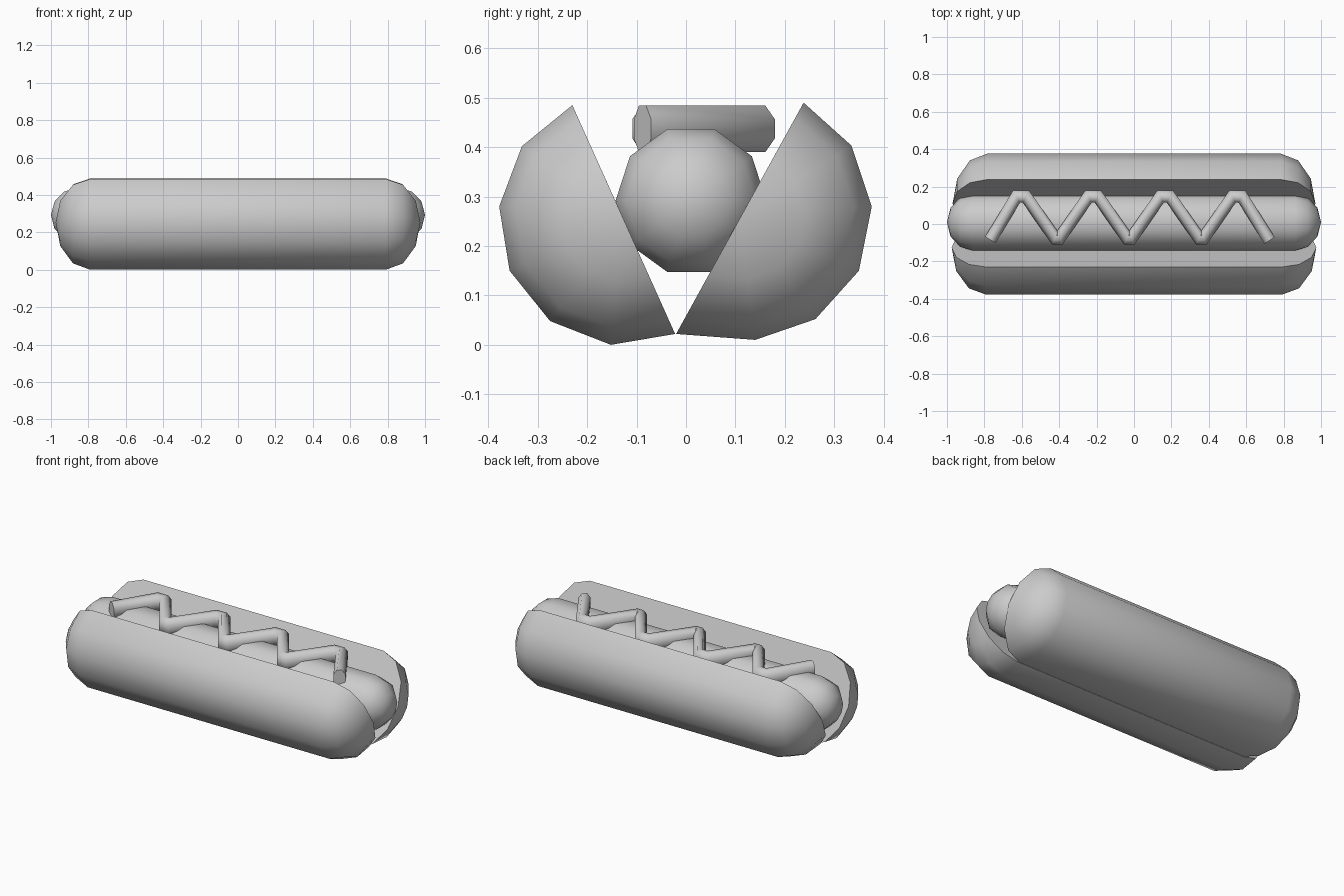
import bpy, bmesh, math
from mathutils import Vector

if "Cube" in bpy.data.objects:
    bpy.data.objects.remove(bpy.data.objects["Cube"])


def loft(name, rings, smooth=50):
    """Bridge equal-size closed rings and cap both ends."""
    bm = bmesh.new()
    vr = [[bm.verts.new(p) for p in ring] for ring in rings]
    n = len(rings[0])
    for a, b in zip(vr, vr[1:]):
        for i in range(n):
            j = (i + 1) % n
            bm.faces.new((a[i], a[j], b[j], b[i]))
    bm.faces.new(vr[0])
    bm.faces.new(vr[-1])
    bmesh.ops.remove_doubles(bm, verts=bm.verts, dist=0.0005)
    bmesh.ops.recalc_face_normals(bm, faces=bm.faces)
    me = bpy.data.meshes.new(name)
    bm.to_mesh(me)
    bm.free()
    ob = bpy.data.objects.new(name, me)
    bpy.context.collection.objects.link(ob)
    bpy.ops.object.select_all(action='DESELECT')
    ob.select_set(True)
    bpy.context.view_layer.objects.active = ob
    bpy.ops.object.shade_smooth_by_angle(angle=math.radians(smooth))
    return ob


def capsule(name, section, centre, straight, cap):
    """Extrude a (y, z) section along x with rounded three-step ends."""
    steps = [(straight + cap * math.sin(math.radians(a)),
              max(math.cos(math.radians(a)), 0.0002)) for a in (0, 30, 60, 90)]
    stations = [(-x, s) for x, s in reversed(steps)] + steps
    cy, cz = centre
    rings = [[(x, cy + (y - cy) * s, cz + (z - cz) * s) for y, z in section]
             for x, s in stations]
    return loft(name, rings)


# Bun halves: half-round sections with a flat cut face
front = [(-0.23, 0.485), (-0.332, 0.402), (-0.378, 0.28), (-0.357, 0.15),
         (-0.275, 0.048), (-0.152, 0.0), (-0.022, 0.022)]
back = [(0.238, 0.49), (0.335, 0.403), (0.376, 0.28), (0.35, 0.15),
        (0.262, 0.052), (0.14, 0.01), (-0.02, 0.022)]
capsule("bun_front_half", front, (-0.126, 0.2535), 0.79, 0.185)
capsule("bun_back_half", back, (0.109, 0.256), 0.785, 0.185)

# Sausage: ten-sided capsule
R = 0.1525
ten = [(0.01 + R * math.cos(i * math.pi / 5), 0.292 + R * math.sin(i * math.pi / 5))
       for i in range(10)]
capsule("sausage", ten, (0.01, 0.292), 0.86, 0.14)

# Mustard: zigzag path with narrow flat turns
path = [(-0.768, -0.085)]
for i in range(4):
    p = -0.603 + i * 0.385
    path += [(p - 0.025, 0.147), (p + 0.025, 0.147)]
    if i < 3:
        v = p + 0.193
        path += [(v - 0.012, -0.076), (v + 0.012, -0.076)]
path.append((0.725, -0.088))
path = [Vector(p) for p in path]

rings = []
for i, p in enumerate(path):
    d0 = (p - path[max(i - 1, 0)]).normalized()
    d1 = (path[min(i + 1, len(path) - 1)] - p).normalized()
    t = (d0 + d1).normalized()
    side = Vector((-t.y, t.x))
    w = 0.034 / max(t.dot(d1 if d1.length else d0), 0.6)
    ring = []
    for k in range(8):
        a = (k + 0.5) * math.pi / 4
        q = p + side * w * math.cos(a) * 1.04
        ring.append((q.x, q.y, 0.437 + 0.051 * math.sin(a)))
    rings.append(ring)
loft("mustard_zigzag", rings, 60)
